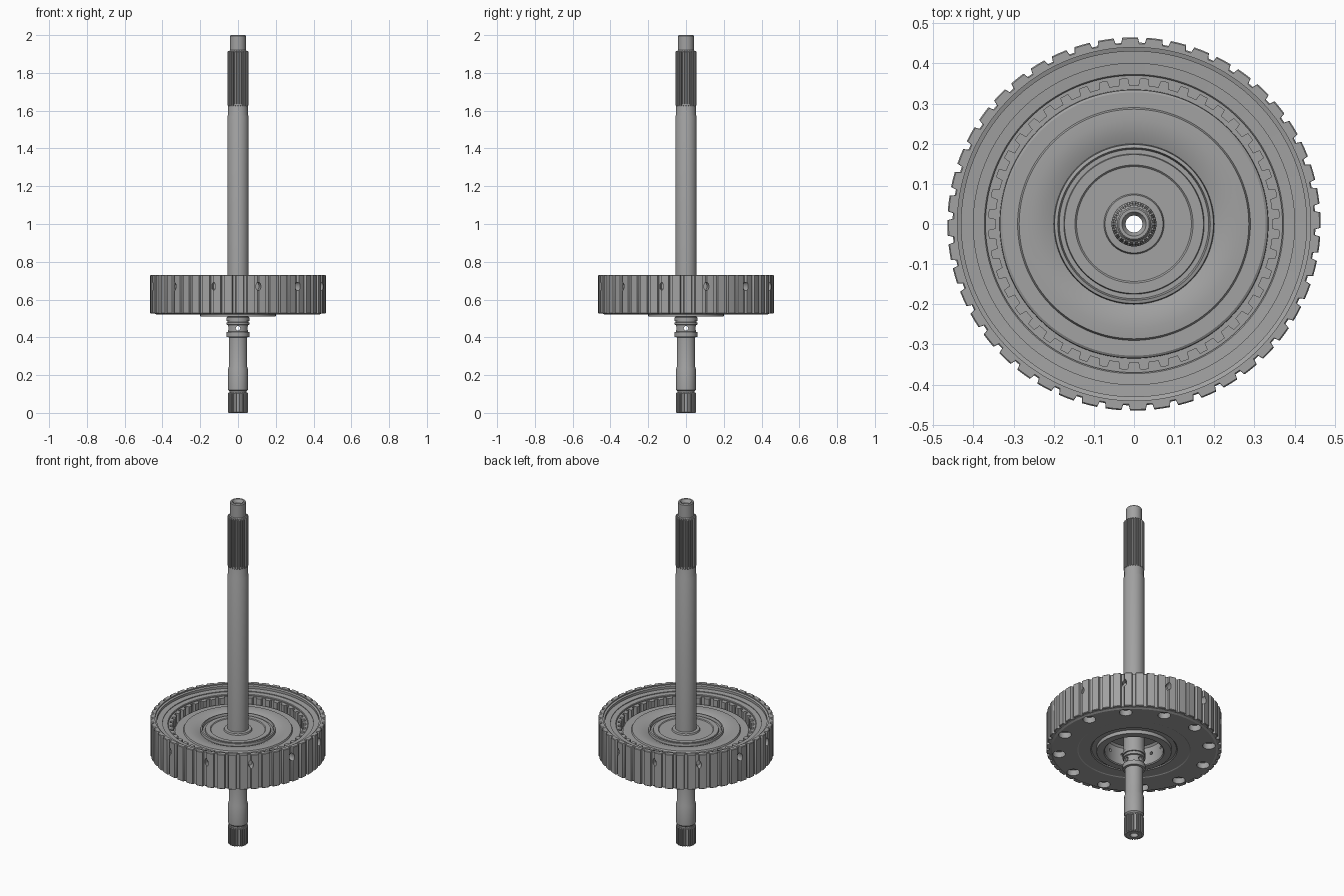
import bpy, bmesh, math
from math import cos, sin, pi, radians
from mathutils import Matrix, Vector

cube = bpy.data.objects.get("Cube")
if cube:
    bpy.data.objects.remove(cube, do_unlink=True)

steel = bpy.data.materials.new("machined_steel")
GREY = (0.36, 0.36, 0.36, 1)
steel.diffuse_color = GREY
steel.use_nodes = True
steel.node_tree.nodes["Principled BSDF"].inputs["Base Color"].default_value = GREY


def finish(name, bm):
    bmesh.ops.recalc_face_normals(bm, faces=bm.faces)
    mesh = bpy.data.meshes.new(name)
    bm.to_mesh(mesh)
    bm.free()
    mesh.materials.append(steel)
    ob = bpy.data.objects.new(name, mesh)
    bpy.context.collection.objects.link(ob)
    return ob


def loft(name, rows):
    """Skin a closed stack of rings; each ring is a list of points."""
    bm = bmesh.new()
    rings = [[bm.verts.new(p) for p in row] for row in rows]
    n = len(rings[0])
    for a, b in zip(rings, rings[1:] + rings[:1]):
        for i in range(n):
            j = (i + 1) % n
            bm.faces.new((a[i], a[j], b[j], b[i]))
    return finish(name, bm)


def lathe(name, profile, n):
    angles = [2 * pi * i / n for i in range(n)]
    return loft(name, [[(r * cos(a), r * sin(a), z) for a in angles] for r, z in profile])


def toothed_ring(name, teeth, outer, inner, z0, z1, width, turn=0.0, chamfer=0.0):
    """Ring whose outer and inner edges are (tip, root) radius pairs."""
    pitch = 2 * pi / teeth
    steps = [(-width / 2, 0), (0, 0), (width / 2, 0),
             (width / 2 + 0.06, 1), (0.5, 1), (1 - width / 2 - 0.06, 1)]

    def row(pair, z, trim=0):
        pts = []
        for k in range(teeth):
            for offset, root in steps:
                a = (k + offset) * pitch + turn
                r = pair[root] - trim
                pts.append((r * cos(a), r * sin(a), z))
        return pts

    return loft(name, [row(inner, z0), row(outer, z0, chamfer), row(outer, z0 + chamfer),
                       row(outer, z1 - chamfer), row(outer, z1, chamfer), row(inner, z1)])


def cutter(name, places, radius, depth, stretch=1.0):
    """Round or slotted hole cutters at (centre, direction) places."""
    bm = bmesh.new()
    for centre, direction in places:
        m = (Matrix.Translation(centre) @ Matrix.Diagonal((1, 1, stretch, 1))
             @ Vector(direction).to_track_quat('Z', 'Y').to_matrix().to_4x4())
        bmesh.ops.create_cone(bm, cap_ends=True, segments=20, radius1=radius,
                              radius2=radius, depth=depth, matrix=m)
    ob = finish(name, bm)
    ob.hide_render = True
    return ob


def cut(targets, tool):
    for ob in targets:
        mod = ob.modifiers.new("holes", 'BOOLEAN')
        mod.operation = 'DIFFERENCE'
        mod.solver = 'EXACT'
        mod.object = tool
        bpy.context.view_layer.objects.active = ob
        bpy.ops.object.modifier_apply(modifier=mod.name)
    bpy.data.objects.remove(tool, do_unlink=True)


def radial(r, z, count=12, start=13.65):
    out = []
    for k in range(count):
        a = radians(start + k * 360 / count - 90)
        out.append(((r * cos(a), r * sin(a), z), (cos(a), sin(a), 0)))
    return out


# Hollow shaft with plain journals, sealing collars and spline cores
BORE = 0.021
shaft = lathe("shaft", [
    (BORE, 0.005), (0.04, 0.005), (0.045, 0.01), (0.045, 0.115), (0.052, 0.122), (0.052, 0.235),
    (0.048, 0.245), (0.048, 0.4), (0.06, 0.402), (0.06, 0.428), (0.052, 0.43),
    (0.052, 0.465), (0.06, 0.467), (0.06, 0.479), (0.055, 0.48), (0.055, 0.486),
    (0.06, 0.487), (0.06, 0.505), (0.056, 0.507), (0.056, 1.57), (0.052, 1.58),
    (0.052, 1.625), (0.047, 1.64), (0.047, 1.915), (0.042, 1.92), (0.042, 1.995),
    (0.038, 2.0), (0.03, 2.0), (BORE, 1.985)], 64)
cut([shaft], cutter("oil_cross_holes", [((0, 0, 0.448), (1, 0, 0)), ((0, 0, 0.448), (0, 1, 0))],
                    0.012, 0.2))

# Splines at both ends of the shaft
toothed_ring("upper_spline", 24, (0.056, 0.048), (0.03, 0.03), 1.622, 1.917, 0.42, 0, 0.006)
toothed_ring("lower_spline", 24, (0.054, 0.047), (BORE, BORE), 0, 0.107, 0.42, 0, 0.005)

# Drum body with web, hub cavity and stepped bowl
drum = lathe("drum_body", [
    (0.054, 0.625), (0.145, 0.625), (0.155, 0.615), (0.155, 0.515), (0.16, 0.51),
    (0.198, 0.51), (0.2, 0.513), (0.2, 0.53), (0.225, 0.53), (0.23, 0.525),
    (0.295, 0.525), (0.3, 0.522), (0.435, 0.522), (0.45, 0.53), (0.45, 0.55),
    (0.444, 0.555), (0.444, 0.725), (0.43, 0.72), (0.43, 0.706), (0.4, 0.704),
    (0.4, 0.7), (0.373, 0.698), (0.37, 0.695), (0.37, 0.635), (0.335, 0.635),
    (0.334, 0.658), (0.328, 0.662), (0.29, 0.662), (0.286, 0.67), (0.26, 0.672),
    (0.225, 0.668), (0.2, 0.658), (0.198, 0.672), (0.19, 0.674), (0.186, 0.66),
    (0.175, 0.66), (0.173, 0.668), (0.147, 0.668), (0.143, 0.664), (0.075, 0.664),
    (0.072, 0.672), (0.054, 0.674)], 128)

# Toothed outer rim
rim = toothed_ring("outer_tooth_rim", 48, (0.465, 0.452), (0.44, 0.44), 0.527, 0.73, 0.64,
                   radians(1.2), 0.003)

# Ring of inner teeth around the bowl
toothed_ring("inner_tooth_ring", 44, (0.373, 0.373), (0.345, 0.362), 0.633, 0.69, 0.5)

# Oil slots in the rim, pockets in the underside, ports in the hub cavity
cut([drum, rim], cutter("rim_slots", radial(0.45, 0.67), 0.012, 0.06, 1.8))
pockets = [(centre, (0, 0, 1)) for centre, _ in radial(0.4, 0.53)]
cut([drum], cutter("underside_pockets", pockets, 0.034, 0.05))
cut([drum], cutter("hub_ports", radial(0.155, 0.575), 0.009, 0.03))

# Smooth round surfaces, crisp machined edges
for ob in bpy.context.collection.objects:
    if ob.type == 'MESH' and ob.data.materials and ob.data.materials[0] == steel:
        bpy.ops.object.select_all(action='DESELECT')
        ob.select_set(True)
        bpy.context.view_layer.objects.active = ob
        bpy.ops.object.shade_smooth_by_angle(angle=radians(25))
